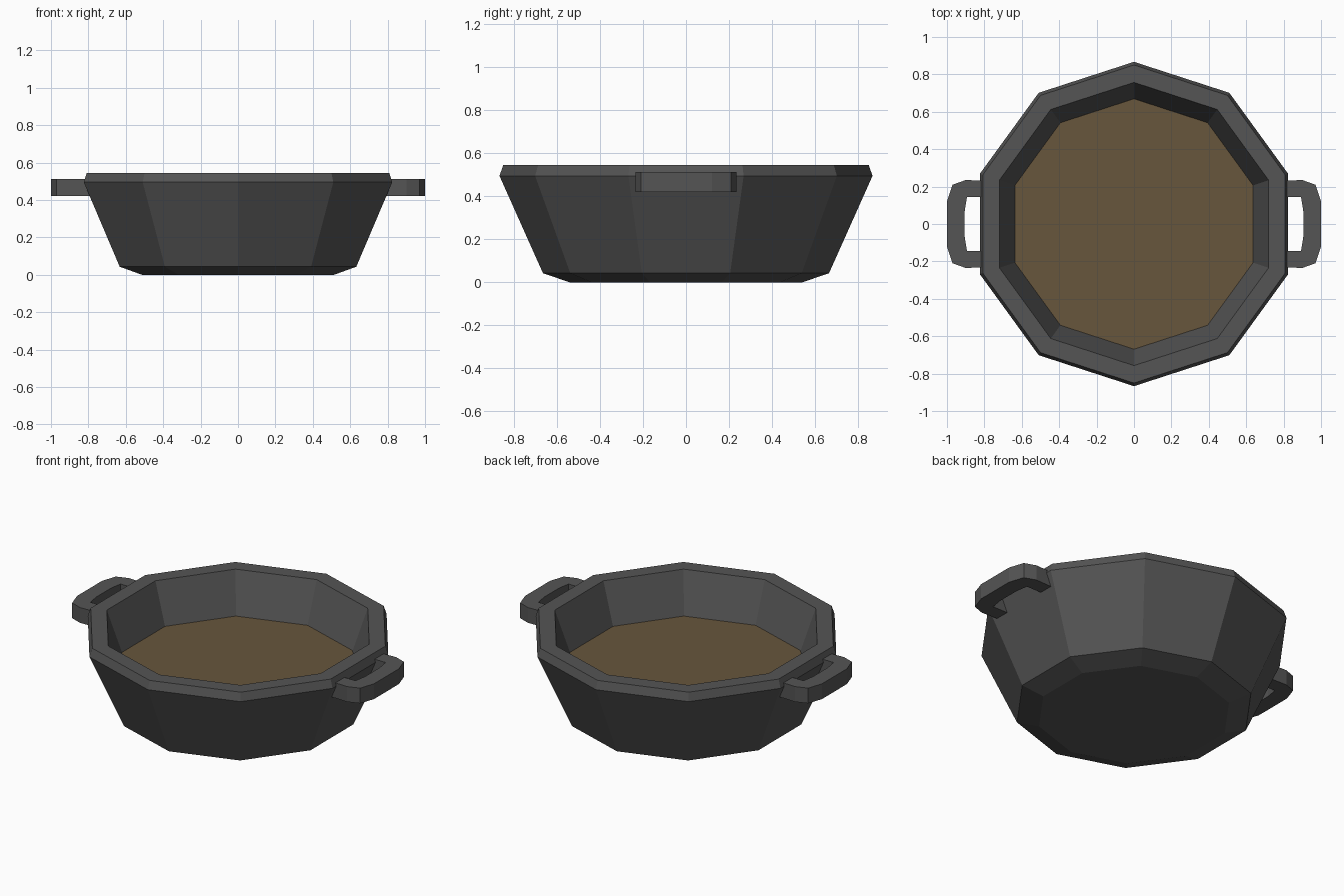
import bpy, bmesh
from math import cos, sin, pi

if "Cube" in bpy.data.objects:
    bpy.data.objects.remove(bpy.data.objects["Cube"])

SIDES = 10


def material(name, rgb):
    m = bpy.data.materials.new(name)
    m.diffuse_color = (*rgb, 1)
    m.use_nodes = True
    m.node_tree.nodes["Principled BSDF"].inputs["Base Color"].default_value = m.diffuse_color
    return m


def finish(bm, name, mat):
    bmesh.ops.recalc_face_normals(bm, faces=bm.faces)
    me = bpy.data.meshes.new(name)
    bm.to_mesh(me)
    bm.free()
    me.materials.append(mat)
    ob = bpy.data.objects.new(name, me)
    bpy.context.collection.objects.link(ob)
    return ob


def ring(bm, r, z):
    return [bm.verts.new((r * cos(pi / 2 + 2 * pi * i / SIDES),
                          r * sin(pi / 2 + 2 * pi * i / SIDES), z)) for i in range(SIDES)]


iron = material("dark_iron", (0.09, 0.09, 0.09))
broth = material("brown_broth", (0.135, 0.092, 0.045))

# Bowl: ten-sided profile, outside bottom up over the rim and down to the inner floor
profile = [(0.54, 0), (0.665, 0.043), (0.867, 0.495), (0.85, 0.545),
           (0.757, 0.545), (0.655, 0.26)]
bm = bmesh.new()
rings = [ring(bm, r, z) for r, z in profile]
for a, b in zip(rings, rings[1:]):
    for i in range(SIDES):
        j = (i + 1) % SIDES
        bm.faces.new((a[i], a[j], b[j], b[i]))
bm.faces.new(rings[0])
bm.faces.new(rings[-1])
finish(bm, "bowl", iron)

# Liquid surface inside the bowl
bm = bmesh.new()
bm.faces.new(ring(bm, 0.67, 0.30))
liquid = finish(bm, "liquid", broth)
if liquid.data.polygons[0].normal.z < 0:
    liquid.data.flip_normals()

# Handles: flat bracket made of matching outer and inner outlines, extruded in z
outer = [(0.76, 0.23), (0.90, 0.235), (0.97, 0.21), (1.0, 0.12)]
inner = [(0.76, 0.145), (0.86, 0.145), (0.893, 0.145), (0.905, 0.07)]


def mirrored(half):
    return half + [(x, -y) for x, y in reversed(half)]


for name, s in (("right_handle", 1), ("left_handle", -1)):
    bm = bmesh.new()
    o = [bm.verts.new((s * x, y, 0.42)) for x, y in mirrored(outer)]
    n = [bm.verts.new((s * x, y, 0.42)) for x, y in mirrored(inner)]
    faces = [bm.faces.new((o[i], o[i + 1], n[i + 1], n[i])) for i in range(len(o) - 1)]
    top = bmesh.ops.extrude_face_region(bm, geom=faces, use_keep_orig=True)["geom"]
    bmesh.ops.translate(bm, vec=(0, 0, 0.093),
                        verts=[g for g in top if isinstance(g, bmesh.types.BMVert)])
    finish(bm, name, iron)
